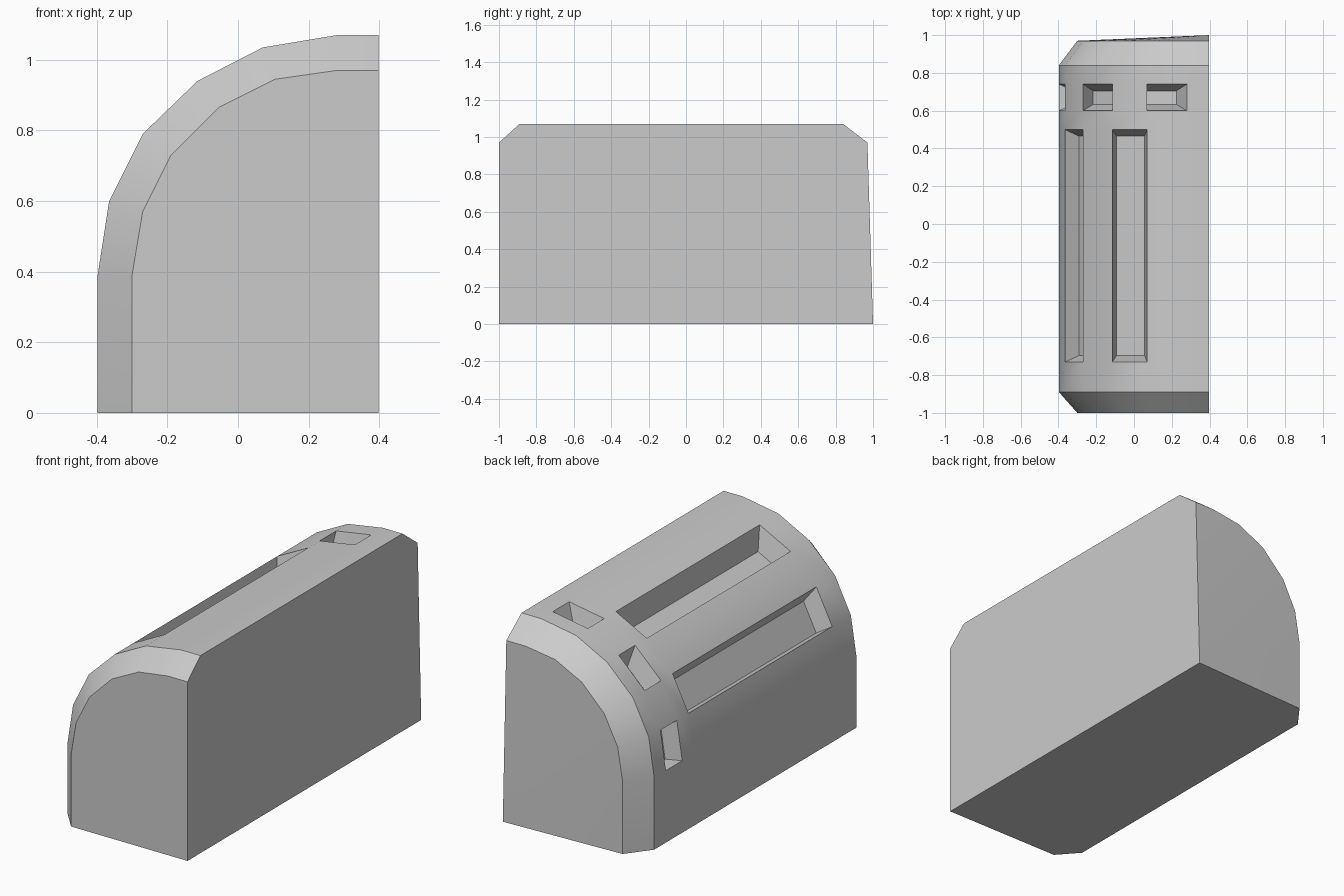
import bpy, bmesh

if "Cube" in bpy.data.objects:
    bpy.data.objects.remove(bpy.data.objects["Cube"])

# Half-arch cross-section (x, z): outer, and inset for the chamfered ends
outer = [(-.3975, 0), (-.3975, .39), (-.365, .60), (-.27, .79), (-.115, .94),
         (.07, 1.035), (.28, 1.07), (.3975, 1.07), (.3975, 0)]
inner = [(-.30, 0), (-.30, .39), (-.27, .57), (-.19, .73), (-.055, .865),
         (.105, .945), (.28, .97), (.3975, .97), (.3975, 0)]
stations = [(-1, inner), (-.89, outer), (-.73, outer), (.50, outer),
            (.60, outer), (.74, outer), (.84, outer), (.97, inner)]
LONG, SHORT = 2, 4      # station intervals holding the two recess rows
PIVOT_Z, SHRINK = .39, .8

bm = bmesh.new()
rings = [[bm.verts.new((x, y, z)) for x, z in prof] for y, prof in stations]
rings[-1][8].co.y = 1.0  # skewed bottom corner of the back face


def recess(quad):
    """Sink a facet toward the arch axis, leaving sloped walls."""
    ys = [v.co.y for v in quad]
    mid = (min(ys) + max(ys)) / 2
    floor = []
    for v in quad:
        x, y, z = v.co
        y += .033 if y < mid else -.035
        floor.append(bm.verts.new((x * SHRINK, y, PIVOT_Z + (z - PIVOT_Z) * SHRINK)))
    for i in range(4):
        j = (i + 1) % 4
        bm.faces.new((quad[i], quad[j], floor[j], floor[i]))
    bm.faces.new(floor)


# Skin between stations, with alternating facets recessed
for s in range(len(rings) - 1):
    a, b = rings[s], rings[s + 1]
    for i in range(9):
        j = (i + 1) % 9
        quad = (a[i], a[j], b[j], b[i])
        if (s == LONG and i in (2, 4)) or (s == SHORT and i in (1, 3, 5)):
            recess(quad)
        else:
            bm.faces.new(quad)

# End faces
bm.faces.new(rings[0])
for i in range(7):
    bm.faces.new((rings[-1][8], rings[-1][i], rings[-1][i + 1]))

bmesh.ops.recalc_face_normals(bm, faces=bm.faces)
mesh = bpy.data.meshes.new("arched_block")
bm.to_mesh(mesh)
bm.free()
obj = bpy.data.objects.new("arched_block", mesh)
bpy.context.collection.objects.link(obj)
bpy.context.view_layer.objects.active = obj
obj.select_set(True)
bpy.ops.object.shade_smooth_by_angle(angle=.5236)
